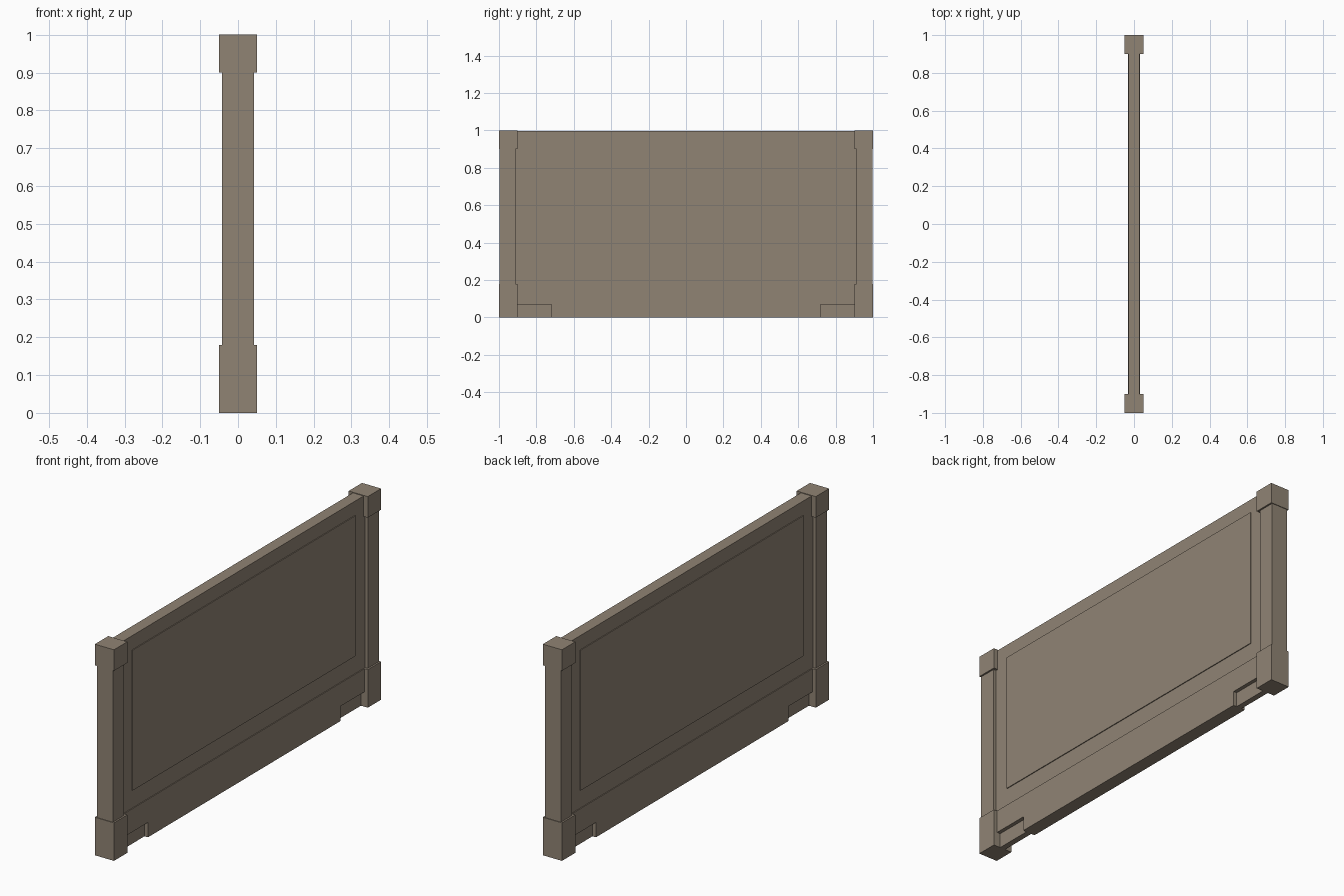
import bpy, bmesh

if "Cube" in bpy.data.objects:
    bpy.data.objects.remove(bpy.data.objects["Cube"])

# single warm grey-brown stone colour
stone = bpy.data.materials.new("warm_stone")
stone.diffuse_color = (0.28, 0.23, 0.175, 1)
stone.use_nodes = True
stone.node_tree.nodes["Principled BSDF"].inputs["Base Color"].default_value = stone.diffuse_color


def finish(bm, name):
    bmesh.ops.recalc_face_normals(bm, faces=bm.faces)
    me = bpy.data.meshes.new(name)
    bm.to_mesh(me)
    bm.free()
    me.materials.append(stone)
    ob = bpy.data.objects.new(name, me)
    bpy.context.collection.objects.link(ob)
    return ob


def box(name, hx, y0, y1, z0, z1):
    """Box centred on x = 0 with half thickness hx."""
    bm = bmesh.new()
    bmesh.ops.create_cube(bm, size=1)
    for v in bm.verts:
        v.co = (v.co.x * 2 * hx,
                y0 if v.co.y < 0 else y1,
                z0 if v.co.z < 0 else z1)
    return finish(bm, name)


def plate(name, hx, outline):
    """Extrude a y-z outline through the thickness."""
    bm = bmesh.new()
    f = bm.faces.new([bm.verts.new((-hx, y, z)) for y, z in outline])
    r = bmesh.ops.extrude_face_region(bm, geom=[f])
    moved = [g for g in r["geom"] if isinstance(g, bmesh.types.BMVert)]
    bmesh.ops.translate(bm, verts=moved, vec=(2 * hx, 0, 0))
    return finish(bm, name)


# wall slab and slightly raised centre panel
box("wall_slab", 0.028, -0.915, 0.915, 0.17, 0.997)
box("raised_panel", 0.032, -0.835, 0.835, 0.265, 0.93)

# base skirt with a notch near each end
plate("base_skirt", 0.032, [(-0.72, 0), (0.72, 0), (0.72, 0.07), (0.91, 0.07),
                            (0.91, 0.18), (-0.91, 0.18), (-0.91, 0.07), (-0.72, 0.07)])

# end posts, caps, feet and the thin webs behind the notches
for side, s in (("left", -1), ("right", 1)):
    def end_box(name, hx, a, b, z0, z1):
        y0, y1 = sorted((s * a, s * b))
        box(f"{side}_{name}", hx, y0, y1, z0, z1)
    end_box("post", 0.042, 0.912, 0.997, 0.17, 0.91)
    end_box("post_cap", 0.05, 0.9, 1.0, 0.9, 1.0)
    end_box("post_foot", 0.05, 0.9, 1.0, 0.0, 0.18)
    end_box("notch_web", 0.014, 0.71, 0.91, 0.0, 0.08)
